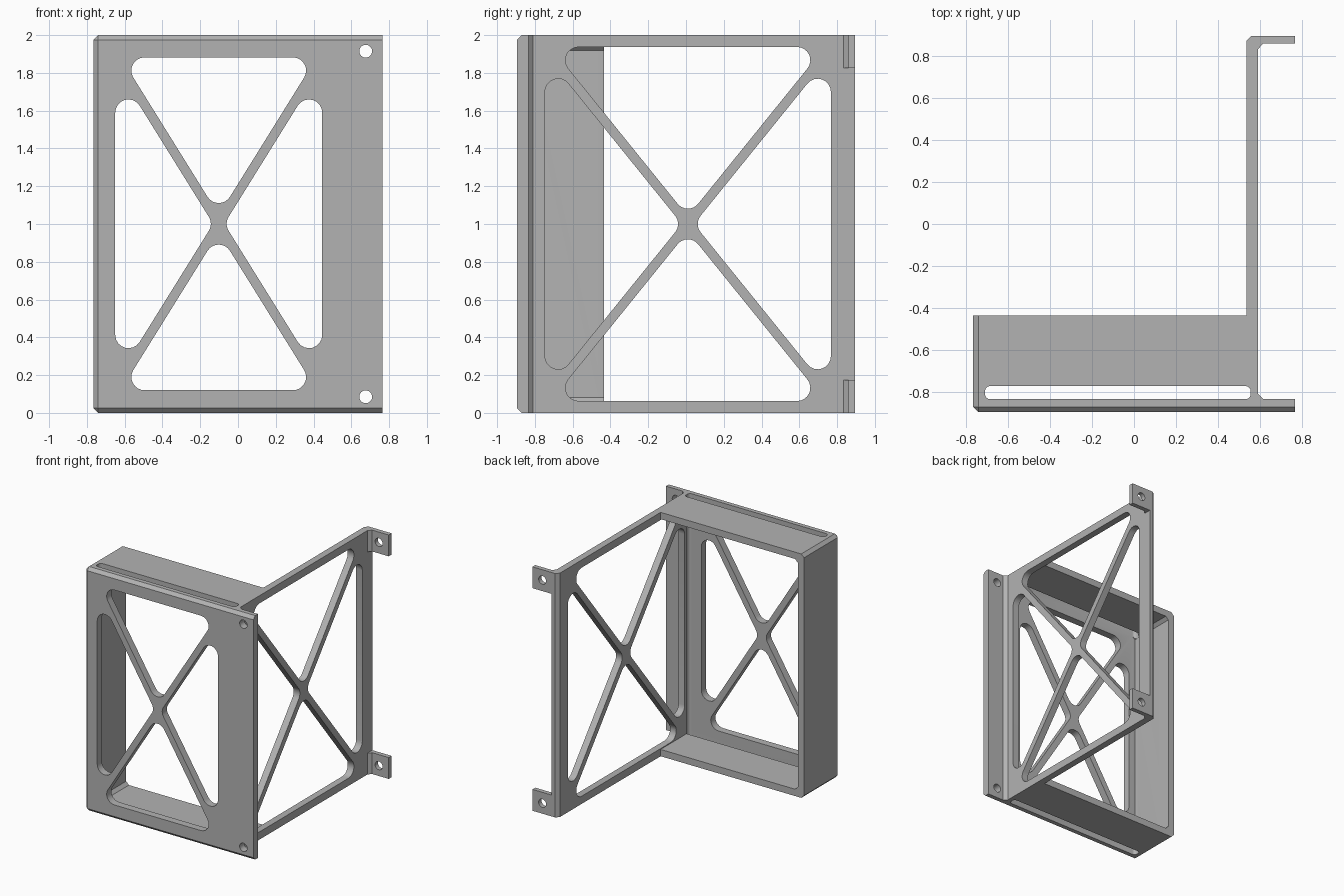
import bpy, bmesh, math
from mathutils import Vector

if "Cube" in bpy.data.objects:
    bpy.data.objects.remove(bpy.data.objects["Cube"], do_unlink=True)

X, Y, H = 0.766, 0.896, 2.0      # half width, half depth, height
C = 0.025                        # chamfer
FRONT_IN = -0.835                # inner face of the front panel
BOX_BACK = -0.435                # open rear of the box
PX0, PX1 = 0.535, 0.591          # side plate faces
WALL = 0.056
TAB = 0.175

grey = bpy.data.materials.new("mid_grey")
grey.use_nodes = True
grey.diffuse_color = (0.45, 0.45, 0.45, 1)
grey.node_tree.nodes["Principled BSDF"].inputs["Base Color"].default_value = (0.45, 0.45, 0.45, 1)


def make(name, bm):
    bmesh.ops.recalc_face_normals(bm, faces=bm.faces)
    mesh = bpy.data.meshes.new(name)
    bm.to_mesh(mesh)
    bm.free()
    mesh.materials.append(grey)
    ob = bpy.data.objects.new(name, mesh)
    bpy.context.collection.objects.link(ob)
    return ob


def prism(name, pts, axis, lo, hi):
    """Extrude a 2D outline along an axis."""
    place = {"x": lambda a, b: (lo, a, b), "y": lambda a, b: (a, lo, b),
             "z": lambda a, b: (a, b, lo)}[axis]
    bm = bmesh.new()
    face = bm.faces.new([bm.verts.new(place(*p)) for p in pts])
    ext = bmesh.ops.extrude_face_region(bm, geom=[face])["geom"]
    step = Vector([(hi - lo) * (axis == k) for k in "xyz"])
    bmesh.ops.translate(bm, vec=step, verts=[v for v in ext if isinstance(v, bmesh.types.BMVert)])
    return make(name, bm)


def rect(a0, a1, b0, b1):
    return [(a0, b0), (a1, b0), (a1, b1), (a0, b1)]


def rounded(pts, r, seg=8):
    """Round every corner of a convex outline."""
    out = []
    for i, p in enumerate(pts):
        p = Vector(p)
        u = (Vector(pts[i - 1]) - p).normalized()
        v = (Vector(pts[(i + 1) % len(pts)]) - p).normalized()
        half = u.angle(v) / 2
        mid = p + (u + v).normalized() * r / math.sin(half)
        start = p + u * r / math.tan(half) - mid
        end = p + v * r / math.tan(half) - mid
        sweep = math.pi - 2 * half
        for k in range(seg + 1):
            t = k / seg
            out.append(mid + (start * math.sin((1 - t) * sweep)
                              + end * math.sin(t * sweep)) / math.sin(sweep))
    return out


def cut(ob, cutter):
    cutter.hide_render = True
    mod = ob.modifiers.new("cut", "BOOLEAN")
    mod.operation, mod.solver, mod.object = "DIFFERENCE", "EXACT", cutter
    bpy.ops.object.select_all(action="DESELECT")
    bpy.context.view_layer.objects.active = ob
    ob.select_set(True)
    bpy.ops.object.modifier_apply(modifier=mod.name)
    bpy.data.objects.remove(cutter, do_unlink=True)


def cut_cross_windows(ob, a0, a1, b0, b1, axis, lo, hi, bar=0.025, r=0.07):
    """Four rounded triangles that leave an X of two bars."""
    ca, cb, wa, wb = (a0 + a1) / 2, (b0 + b1) / 2, (a1 - a0) / 2, (b1 - b0) / 2
    diag = math.hypot(wa, wb)
    da, db = bar * diag / wb, bar * diag / wa      # bar offsets along each axis
    for s in (-1, 1):
        wide, tall = wa - da, wb - db
        upright = [(ca, cb + s * db), (ca + wide, cb + s * wb), (ca - wide, cb + s * wb)]
        sideways = [(ca + s * da, cb), (ca + s * wa, cb + tall), (ca + s * wa, cb - tall)]
        for tri in (upright, sideways):
            cut(ob, prism("window_cutter", rounded(tri, r), axis, lo, hi))


def cut_hole(ob, x, z, r=0.034, n=24):
    ring = [(x + r * math.cos(k * math.tau / n), z + r * math.sin(k * math.tau / n)) for k in range(n)]
    cut(ob, prism("hole_cutter", ring, "y", -2, 2))


# Front box: chamfered block, hollowed and opened at the rear
box = prism("front_box", rect(-X, X, 0, H), "y", -Y, BOX_BACK)
bm = bmesh.new()
bm.from_mesh(box.data)


def outer(e):
    mid = (e.verts[0].co + e.verts[1].co) / 2
    left, front = mid.x < -X + 0.01, mid.y < -Y + 0.01
    level = mid.z < 0.01 or mid.z > H - 0.01
    return left + front + level == 2 and mid.y < BOX_BACK - 0.01


bmesh.ops.bevel(bm, geom=[e for e in bm.edges if outer(e)], offset=C, segments=1, affect="EDGES")
bm.to_mesh(box.data)
bm.free()
xi, zi = -X + WALL, H - WALL
cavity = [(xi + C, WALL), (1, WALL), (1, zi), (xi + C, zi), (xi, zi - C), (xi, WALL + C)]
cut(box, prism("cavity_cutter", cavity, "y", FRONT_IN, 1))
cut(box, prism("side_cutter", rect(PX0, 1, -1, 3), "y", FRONT_IN, 1))
cut_cross_windows(box, -0.65, 0.446, 0.12, 1.882, "y", -1, FRONT_IN + 0.01)

# Side plate with chamfered bend roots and rear tabs
tab_y = Y - 0.037
plate = prism("side_plate", [
    (PX0, FRONT_IN), (PX1 + C, FRONT_IN), (PX1, FRONT_IN + C), (PX1, tab_y - C),
    (PX1 + C, tab_y), (X, tab_y), (X, Y), (PX0 + C, Y), (PX0, Y - C)], "z", 0, H)
cut(plate, prism("tab_gap_cutter", rect(PX1, 1, TAB, H - TAB), "y", 0.5, 1))
cut_cross_windows(plate, -0.747, 0.767, 0.063, 1.937, "x", 0, 1)

# Slots behind the front panel and screw holes
for ob in (box, plate):
    slot = rounded(rect(xi, 0.556, FRONT_IN, -0.772), 0.025, 4)
    cut(ob, prism("slot_cutter", slot, "z", -1, 3))
    for z in (0.085, H - 0.085):
        cut_hole(ob, 0.676, z)
    bpy.ops.object.select_all(action="DESELECT")
    ob.select_set(True)
    bpy.context.view_layer.objects.active = ob
    bpy.ops.object.shade_smooth_by_angle(angle=math.radians(30))
